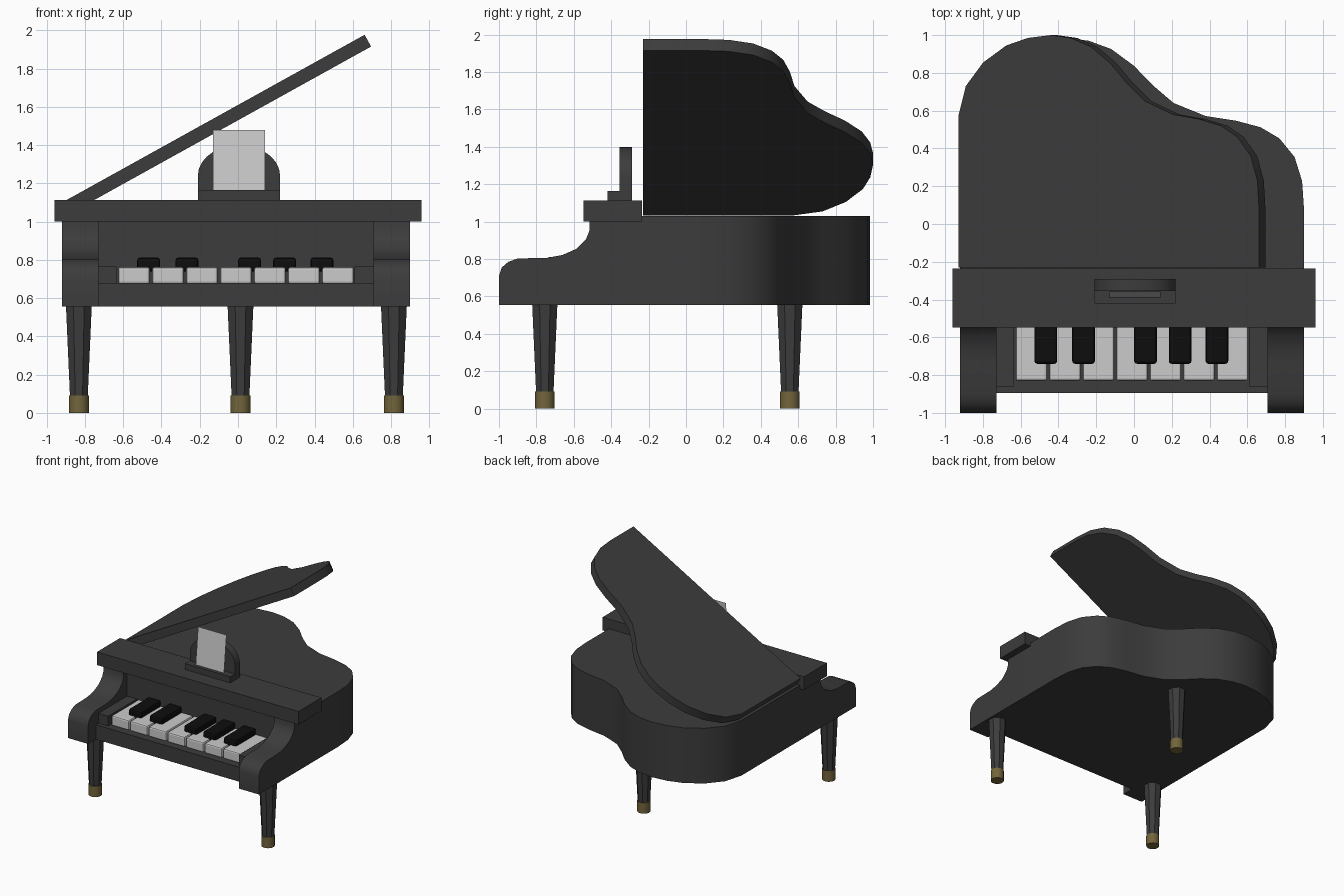
import bpy, bmesh, math
from mathutils import Matrix, Vector

if "Cube" in bpy.data.objects:
    bpy.data.objects.remove(bpy.data.objects["Cube"])


def material(name, r, g, b):
    m = bpy.data.materials.new(name)
    m.diffuse_color = (r, g, b, 1)
    m.use_nodes = True
    m.node_tree.nodes["Principled BSDF"].inputs["Base Color"].default_value = m.diffuse_color
    return m


LACQUER = material("lacquer", 0.045, 0.045, 0.045)
EBONY = material("ebony", 0.004, 0.004, 0.004)
IVORY = material("ivory", 0.6, 0.6, 0.6)
BRASS = material("brass", 0.17, 0.13, 0.045)


def finish(name, bm, mat, smooth=False, bevel=0):
    bmesh.ops.recalc_face_normals(bm, faces=bm.faces)
    me = bpy.data.meshes.new(name)
    bm.to_mesh(me)
    bm.free()
    ob = bpy.data.objects.new(name, me)
    bpy.context.collection.objects.link(ob)
    me.materials.append(mat)
    if bevel:
        mod = ob.modifiers.new("bevel", 'BEVEL')
        mod.width = bevel
        mod.segments = 2
    if smooth:
        bpy.ops.object.select_all(action='DESELECT')
        ob.select_set(True)
        bpy.context.view_layer.objects.active = ob
        bpy.ops.object.shade_smooth_by_angle(angle=math.radians(35))
    return ob


def box(name, x0, x1, y0, y1, z0, z1, mat=LACQUER, bevel=0):
    bm = bmesh.new()
    size = Matrix.Diagonal((x1 - x0, y1 - y0, z1 - z0, 1))
    mid = Matrix.Translation(((x0 + x1) / 2, (y0 + y1) / 2, (z0 + z1) / 2))
    bmesh.ops.create_cube(bm, size=1, matrix=mid @ size)
    return finish(name, bm, mat, bevel=bevel)


def prism(name, points, direction, mat=LACQUER):
    """Extrude a closed outline of 3D points along a direction."""
    bm = bmesh.new()
    face = bm.faces.new([bm.verts.new(p) for p in points])
    ext = bmesh.ops.extrude_face_region(bm, geom=[face])
    verts = [g for g in ext["geom"] if isinstance(g, bmesh.types.BMVert)]
    bmesh.ops.translate(bm, verts=verts, vec=Vector(direction))
    return finish(name, bm, mat, smooth=True)


def cone(name, x, y, z0, z1, r0, r1, sides, mat):
    bm = bmesh.new()
    turn = Matrix.Rotation(math.pi / sides, 4, 'Z')
    bmesh.ops.create_cone(bm, cap_ends=True, segments=sides, radius1=r0, radius2=r1,
                          depth=z1 - z0, matrix=Matrix.Translation((x, y, (z0 + z1) / 2)) @ turn)
    return finish(name, bm, mat, smooth=sides > 8)


# Curved outline shared by case and lid (u measured from the left edge)
CURVE = [(0, 0.57), (0.045, 0.73), (0.15, 0.855), (0.29, 0.945), (0.42, 0.985), (0.56, 1.0),
         (0.68, 0.985), (0.8, 0.94), (0.92, 0.85), (1.02, 0.745), (1.13, 0.65), (1.3, 0.58),
         (1.46, 0.555), (1.59, 0.52), (1.69, 0.46), (1.77, 0.36), (1.81, 0.23), (1.82, 0.08)]

# Case
case = [(0, -0.47)] + CURVE + [(1.82, -0.47)]
prism("case", [(u - 0.92, v * 0.985 if v > 0 else v, 0.555) for u, v in case], (0, 0, 0.475))

# Raised lid, hinged on the left
lid = prism("lid", [(u, v, 0) for u, v in [(0, -0.23)] + CURVE + [(1.82, -0.23)]], (0, 0, 0.07))
lid.location = (-0.896, 0, 1.033)
lid.rotation_euler = (0, math.radians(-29), 0)

# Scrolled arms beside the keyboard
ARM = [(-1, 0.555), (-1, 0.71), (-0.985, 0.755), (-0.95, 0.785), (-0.9, 0.803), (-0.74, 0.807),
       (-0.66, 0.822), (-0.585, 0.855), (-0.535, 0.905), (-0.517, 0.95), (-0.515, 1.02),
       (-0.24, 1.02), (-0.24, 0.555)]
for side, x in (("left", -0.92), ("right", 0.708)):
    prism(side + "_arm", [(x, y, z) for y, z in ARM], (0.192, 0, 0))

# Front shelf, key bed and end blocks
box("front_shelf", -0.96, 0.96, -0.548, -0.235, 1.0, 1.113)
box("key_bed", -0.73, 0.71, -0.895, -0.46, 0.555, 0.68)
box("left_key_block", -0.73, -0.635, -0.86, -0.46, 0.67, 0.765)
box("right_key_block", 0.61, 0.71, -0.86, -0.46, 0.67, 0.765)

# Keys
PITCH = 0.1775
for i in range(7):
    x = -0.632 + i * PITCH
    box("white_key", x + 0.006, x + PITCH - 0.006, -0.83, -0.46, 0.675, 0.762, IVORY, 0.012)
for x in (-0.467, -0.267, 0.061, 0.244, 0.439):
    box("black_key", x - 0.06, x + 0.06, -0.74, -0.46, 0.74, 0.812, EBONY, 0.014)

# Music stand: rounded back, ledge and leaning sheet
arch = [(0.005 + 0.215 * math.cos(a), -0.29, 1.24 + 0.16 * math.sin(a))
        for a in (math.pi * k / 14 for k in range(15))]
prism("music_stand_back", [(0.22, -0.29, 1.112)] + arch + [(-0.21, -0.29, 1.112)], (0, -0.065, 0))
box("music_ledge", -0.21, 0.22, -0.42, -0.355, 1.112, 1.165)
bm = bmesh.new()
bm.faces.new([bm.verts.new(p) for p in ((-0.13, -0.39, 1.165), (0.14, -0.39, 1.165),
                                        (0.14, -0.357, 1.48), (-0.13, -0.357, 1.48))])
finish("music_sheet", bm, IVORY)

# Legs with brass feet
for name, x, y in (("front_left", -0.832, -0.755), ("front_right", 0.815, -0.755),
                   ("back", 0.013, 0.555)):
    cone(name + "_leg", x, y, 0.08, 0.56, 0.05, 0.073, 8, LACQUER)
    cone(name + "_foot", x, y, 0, 0.092, 0.053, 0.053, 16, BRASS)
